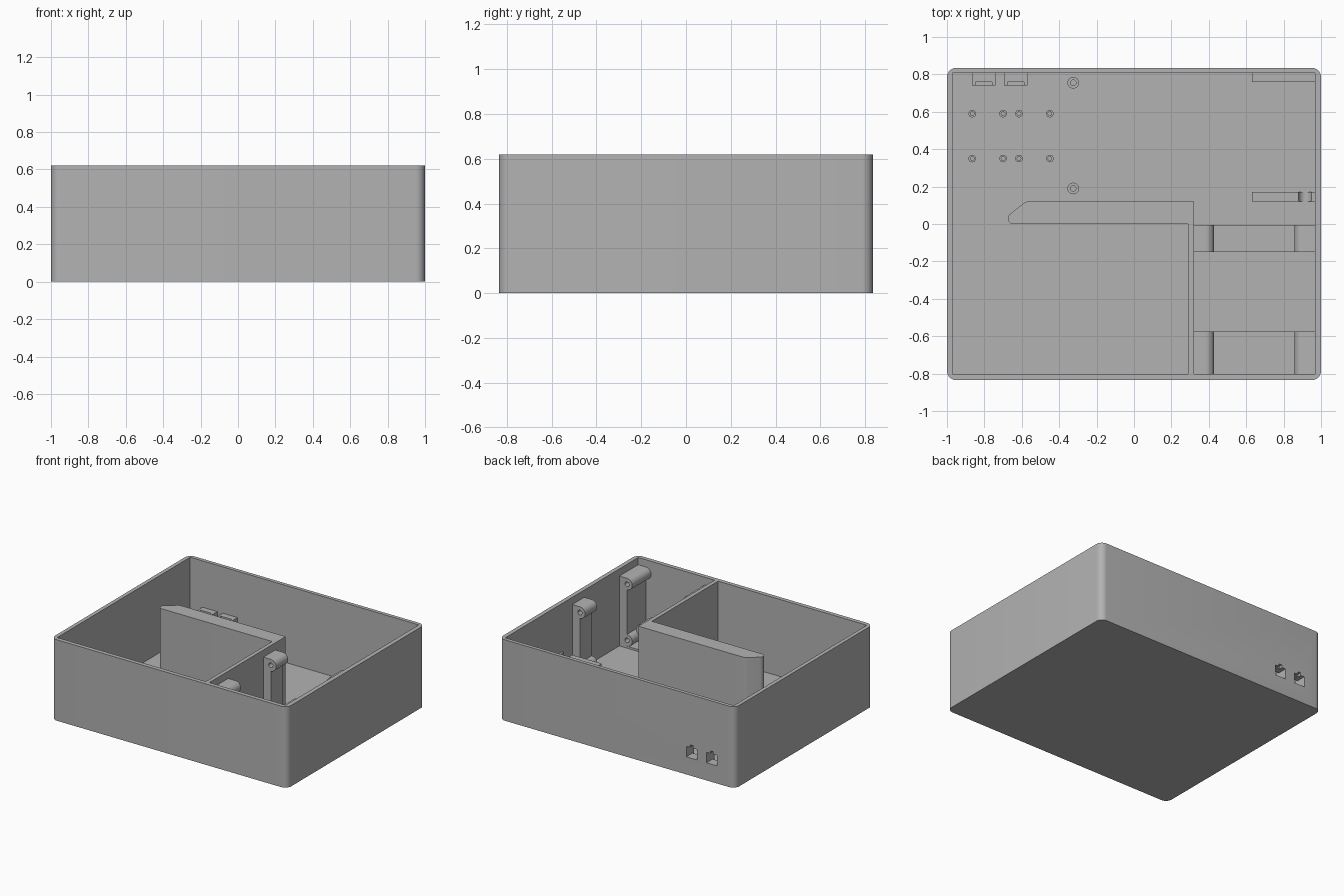
import bpy, bmesh, math
from mathutils import Vector

if "Cube" in bpy.data.objects:
    bpy.data.objects.remove(bpy.data.objects["Cube"])

grey = bpy.data.materials.new("grey_plastic")
grey.diffuse_color = (0.45, 0.45, 0.45, 1)
grey.use_nodes = True
grey.node_tree.nodes["Principled BSDF"].inputs["Base Color"].default_value = grey.diffuse_color
H, FLOOR = 0.62, 0.03


def prism(name, pts, a, b, axis='z'):
    """Extrude a 2D outline from a to b; axis z uses (x, y), axis y uses (x, z)."""
    bm = bmesh.new()
    place = (lambda p, t: (p[0], p[1], t)) if axis == 'z' else (lambda p, t: (p[0], t, p[1]))
    face = bm.faces.new([bm.verts.new(place(p, a)) for p in pts])
    res = bmesh.ops.extrude_face_region(bm, geom=[face])
    shift = Vector((0, 0, b - a)) if axis == 'z' else Vector((0, b - a, 0))
    bmesh.ops.translate(bm, vec=shift,
                        verts=[v for v in res['geom'] if isinstance(v, bmesh.types.BMVert)])
    bmesh.ops.recalc_face_normals(bm, faces=bm.faces)
    me = bpy.data.meshes.new(name)
    bm.to_mesh(me)
    bm.free()
    me.materials.append(grey)
    ob = bpy.data.objects.new(name, me)
    bpy.context.collection.objects.link(ob)
    return ob


def rect(x0, x1, y0, y1):
    return [(x0, y0), (x1, y0), (x1, y1), (x0, y1)]


def box(name, x0, x1, y0, y1, z0, z1):
    return prism(name, rect(x0, x1, y0, y1), z0, z1)


def arc(cx, cy, r, a0, a1, n):
    return [(cx + r * math.cos(math.radians(a0 + (a1 - a0) * i / n)),
             cy + r * math.sin(math.radians(a0 + (a1 - a0) * i / n))) for i in range(n + 1)]


def circle(cx, cy, r, n=24):
    return arc(cx, cy, r, 0, 360, n)[:-1]


def cut(ob, *cutters):
    for c in cutters:
        m = ob.modifiers.new("cut", 'BOOLEAN')
        m.operation, m.solver, m.object = 'DIFFERENCE', 'EXACT', c
        bpy.context.view_layer.objects.active = ob
        bpy.ops.object.modifier_apply(modifier=m.name)
    return ob


def drop(*obs):
    for o in obs:
        bpy.data.objects.remove(o, do_unlink=True)


# Tray shell with rounded outer corners and a square cavity
R = 0.05
outline = []
for sx, sy, a in ((1, 1, 0), (-1, 1, 90), (-1, -1, 180), (1, -1, 270)):
    outline += arc(sx * (1 - R), sy * (0.835 - R), R, a, a + 90, 8)
shell = prism("tray_shell", outline, 0, H)
cavity = box("cavity", -0.97, 0.967, -0.803, 0.807, FLOOR, 1)
cut(shell, cavity)
drop(cavity)

# Socket housings on the back wall, with openings through the wall
for i, x in enumerate((-0.803, -0.632)):
    housing = box(f"socket_housing_{i}", x - 0.063, x + 0.063, 0.74, 0.808, FLOOR - 0.005, 0.265)
    lip = box("lip", x - 0.045, x + 0.045, 0.7, 0.76, 0.1, 0.4)
    hole = box("hole", x - 0.045, x + 0.045, 0.76, 0.9, 0.135, 0.215)
    key = box("key", x - 0.012, x + 0.012, 0.79, 0.9, 0.2, 0.235)
    cut(housing, lip, hole)
    cut(shell, hole, key)
    drop(lip, hole, key)

# Divider wall and the thick cross wall with a clipped corner
box("divider_wall", 0.29, 0.32, -0.81, 0.01, FLOOR - 0.005, H)
cross = [(0.32, 0), (0.32, 0.12), (-0.565, 0.12)] + arc(-0.565, 0.08, 0.04, 90, 135, 4)[1:]
cross += arc(-0.645, 0.03, 0.03, 135, 270, 8)
prism("cross_wall", cross, FLOOR - 0.005, H)

# Mounting pillars: a web with two rounded bored bosses, on both sides of the bay
for side, wall, s in (("left", 0.318, 1), ("right", 0.968, -1)):
    prof = [(0, FLOOR - 0.005), (0.065, FLOOR - 0.005)]
    prof += arc(0.065, 0.09, 0.045, -90, 90, 16)
    prof += arc(0.065, 0.52, 0.045, -90, 90, 16) + [(0, 0.565)]
    prof = [(wall + s * u, z) for u, z in prof]
    for place, y0, y1, bore in (("front", -0.81, -0.575, -0.76), ("back", -0.15, -0.005, -0.2)):
        pillar = prism(f"{side}_{place}_pillar", prof, y0, y1, 'y')
        bores = [prism("bore", circle(wall + s * 0.065, z, 0.018), bore, y1 + 0.05, 'y')
                 for z in (0.09, 0.52)]
        cut(pillar, *bores)
        drop(*bores)

# Low ledges joining the pillars
box("front_ledge", 0.31, 0.97, -0.81, -0.575, FLOOR - 0.005, 0.045)
box("back_ledge", 0.31, 0.97, -0.15, -0.005, FLOOR - 0.005, 0.045)

# Holder bars in the back right corner, the front one with a cable slot
box("rear_holder_bar", 0.63, 0.97, 0.76, 0.81, FLOOR - 0.005, 0.25)
bar = box("front_holder_bar", 0.63, 0.97, 0.12, 0.172, FLOOR - 0.005, 0.25)
slot_outline = [(0.95, 0.4), (0.88, 0.4)] + arc(0.915, 0.07, 0.035, 180, 360, 12)
slot = prism("slot", slot_outline, 0.1, 0.2, 'y')
cut(bar, slot)
drop(slot)

# Hollow screw standoffs on the floor
posts = [(x, y, 0.02, 0.01, 0.11) for x in (-0.865, -0.70, -0.615, -0.45) for y in (0.35, 0.59)]
posts += [(-0.325, y, 0.031, 0.015, 0.11) for y in (0.19, 0.755)]
for i, (x, y, r, hole_r, top) in enumerate(posts):
    post = prism(f"standoff_{i}", circle(x, y, r), FLOOR - 0.005, top)
    pin = prism("pin", circle(x, y, hole_r, 16), 0.04, 0.3)
    cut(post, pin)
    drop(pin)

# Smooth the rounded surfaces, keep hard edges
for ob in bpy.context.collection.objects:
    ob.select_set(True)
bpy.context.view_layer.objects.active = shell
bpy.ops.object.shade_smooth_by_angle(angle=math.radians(30))
